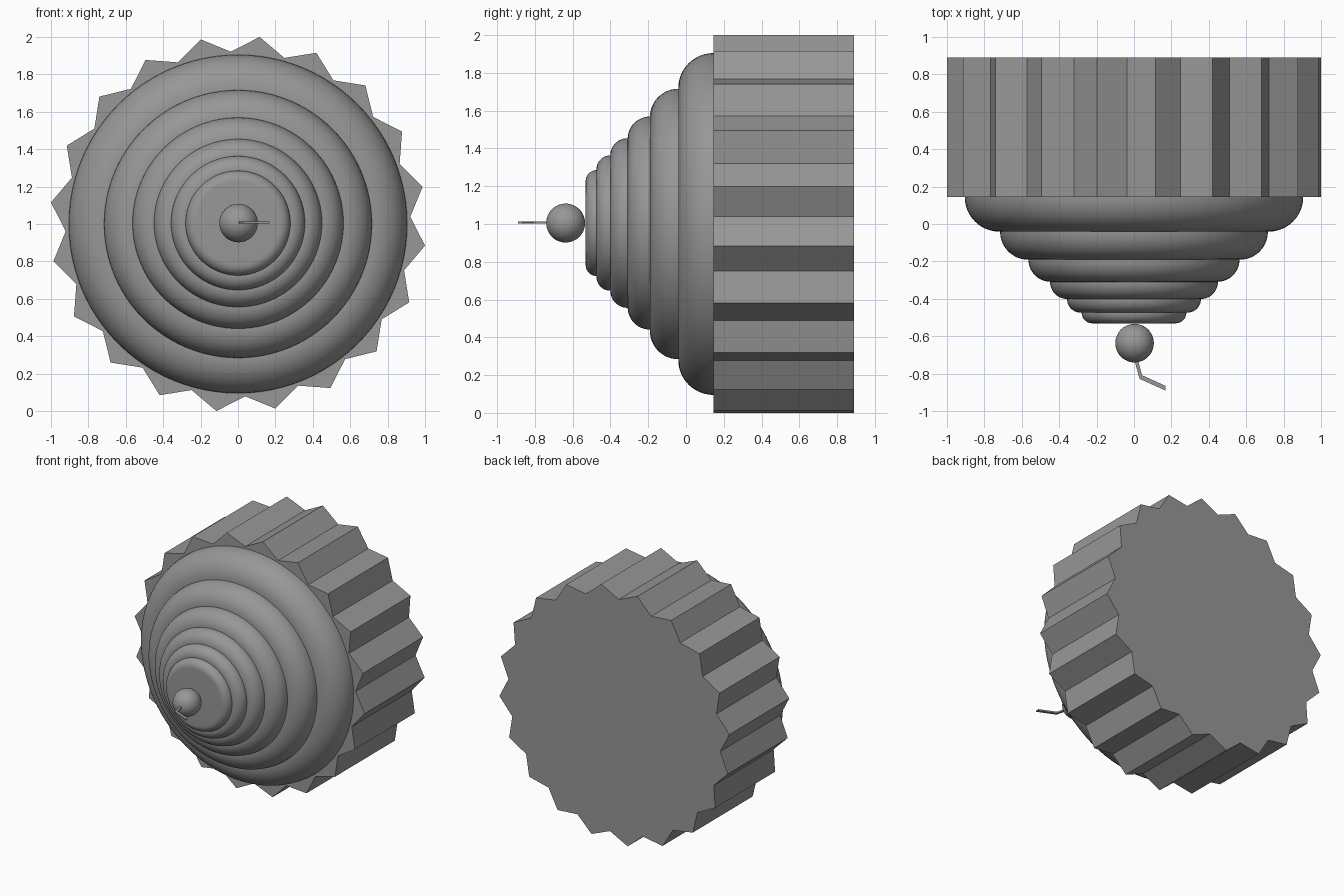
import bpy, bmesh
from math import sin, cos, pi, radians

if "Cube" in bpy.data.objects:
    bpy.data.objects.remove(bpy.data.objects["Cube"])

ZC = 1.0  # height of the lying cake's axis

# Dark grey shared by all parts
grey = bpy.data.materials.new("dark_grey")
grey.diffuse_color = (0.31, 0.31, 0.31, 1)
grey.use_nodes = True
grey.node_tree.nodes["Principled BSDF"].inputs["Base Color"].default_value = grey.diffuse_color


def make_object(name, verts, faces, smooth=False):
    mesh = bpy.data.meshes.new(name)
    bm = bmesh.new()
    vs = [bm.verts.new(v) for v in verts]
    for f in faces:
        bm.faces.new([vs[i] for i in f])
    bmesh.ops.recalc_face_normals(bm, faces=bm.faces)
    bm.to_mesh(mesh)
    bm.free()
    mesh.materials.append(grey)
    obj = bpy.data.objects.new(name, mesh)
    bpy.context.collection.objects.link(obj)
    if smooth:
        bpy.ops.object.select_all(action='DESELECT')
        obj.select_set(True)
        bpy.context.view_layer.objects.active = obj
        bpy.ops.object.shade_smooth_by_angle(angle=radians(35))
    return obj


def loft(name, loops, smooth=False):
    """Join equally long loops with quads and cap both ends."""
    n = len(loops[0])
    verts = [p for loop in loops for p in loop]
    faces = [(r * n + i, r * n + (i + 1) % n, (r + 1) * n + (i + 1) % n, (r + 1) * n + i)
             for r in range(len(loops) - 1) for i in range(n)]
    faces += [tuple(range(n)), tuple(range((len(loops) - 1) * n, len(loops) * n))]
    return make_object(name, verts, faces, smooth)


def circle(r, y, z, n=96):
    return [(r * cos(2 * pi * i / n), y, z + r * sin(2 * pi * i / n)) for i in range(n)]


# Pleated wrapper: 20-pointed star prism
def star(y):
    pts = []
    for i in range(40):
        a = radians(11.4 + 9 * i)
        r = 0.922 if i % 2 else 1.0066
        pts.append((r * cos(a), y, ZC + r * sin(a)))
    return pts


loft("wrapper", [star(0.145), star(0.89)])

# Frosting tiers: discs with a rounded front edge (radius, front y, rounding, z)
tiers = [(0.905, -0.041, 0.186, 1.0), (0.716, -0.191, 0.15, 1.0),
         (0.564, -0.309, 0.118, 1.005), (0.449, -0.401, 0.092, 1.005),
         (0.358, -0.474, 0.073, 1.005), (0.280, -0.531, 0.057, 1.005)]
for k, (r, front, e, z) in enumerate(tiers):
    back = front + e + 0.015
    loops = [circle(r, back, z)]
    for j in range(13):
        a = pi / 2 * j / 12
        loops.append(circle(r - e + e * cos(a), front + e - e * sin(a), z))
    loft(f"frosting_tier_{k + 1}", loops, smooth=True)

# Cherry
bpy.ops.mesh.primitive_uv_sphere_add(segments=48, ring_count=24, radius=0.103,
                                     location=(0.003, -0.637, 1.005))
cherry = bpy.context.object
cherry.name = "cherry"
cherry.data.materials.append(grey)
bpy.ops.object.shade_smooth_by_angle(angle=radians(35))

# Bent flat cherry stem
left = [(0.0, -0.72), (0.03, -0.828), (0.168, -0.89)]
right = [(0.168, -0.865), (0.042, -0.808), (0.02, -0.72)]
outline = left + right
n = len(outline)
verts = [(x, y, z) for z in (1.002, 1.013) for x, y in outline]
faces = [(i, (i + 1) % n, n + (i + 1) % n, n + i) for i in range(n)]
for o in (0, n):
    faces += [(o, o + 1, o + 4, o + 5), (o + 1, o + 2, o + 3, o + 4)]
make_object("cherry_stem", verts, faces)
